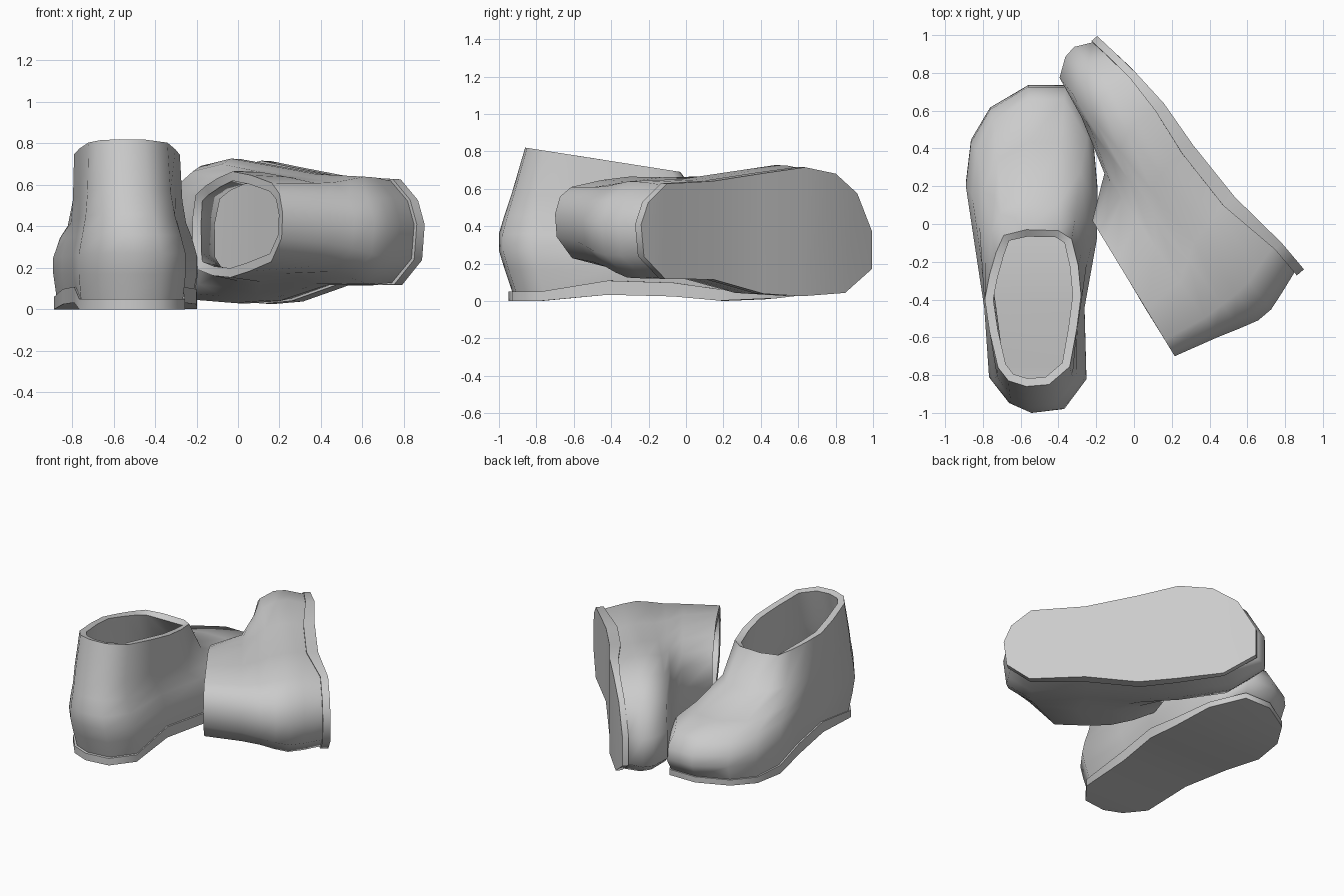
import bpy, bmesh
from mathutils import Matrix, Vector

if "Cube" in bpy.data.objects:
    bpy.data.objects.remove(bpy.data.objects["Cube"])

# Matching 16-point outlines seen from above, starting at the heel
FOOT = [(-.54, -.95), (-.37, -.93), (-.255, -.78), (-.265, -.42), (-.2, -.07), (-.197, .18),
        (-.225, .49), (-.36, .70), (-.56, .70), (-.76, .585), (-.86, .42), (-.887, .20),
        (-.845, -.07), (-.79, -.42), (-.765, -.77), (-.66, -.90)]
COLLAR = [(-.57, -.86), (-.45, -.85), (-.34, -.755), (-.302, -.55), (-.28, -.38), (-.295, -.22),
          (-.33, -.08), (-.40, -.035), (-.57, -.03), (-.69, -.06), (-.73, -.15), (-.765, -.27),
          (-.79, -.40), (-.765, -.57), (-.72, -.76), (-.665, -.83)]
N = len(FOOT)
# Side profile of the sole: y, underside z, top z
SOLE = [(-.95, 0, .05), (-.75, 0, .05), (-.3, .045, .13), (.2, 0, .06), (.45, .01, .05), (.70, .04, .08)]
# Upper rings: back y, back z, front y, front z, blend from foot to collar, width
RINGS = [(-.97, .17, .735, .17, 0, 1.01), (-1.0, .27, .725, .24, 0, 1.01),
         (-1.0, .36, .66, .335, .12, .96), (-.97, .46, .43, .38, .4, .94),
         (-.93, .58, .12, .48, .75, .97), (-.86, .82, -.03, .69, 1, 1)]


def sole_z(y, k):
    y = min(max(y, SOLE[0][0]), SOLE[-1][0])
    for a, b in zip(SOLE, SOLE[1:]):
        if y <= b[0]:
            return a[k] + (b[k] - a[k]) * (y - a[0]) / (b[0] - a[0])


def ring(yb, zb, yf, zf, blend, width):
    pts = [Vector(f).lerp(Vector(c), blend) for f, c in zip(FOOT, COLLAR)]
    lo, hi = min(p.y for p in pts), max(p.y for p in pts)
    out = []
    for p in pts:
        t = (p.y - lo) / (hi - lo)
        out.append((-.535 + (p.x + .535) * width, yb + (yf - yb) * t, zb + (zf - zb) * t))
    return out


def loft(bm, rings):
    loops = [[bm.verts.new(p) for p in r] for r in rings]
    for a, b in zip(loops, loops[1:]):
        for i in range(N):
            j = (i + 1) % N
            bm.faces.new((a[i], a[j], b[j], b[i]))
    return loops


def cap(bm, loop):
    # strips across the foot follow the bend of the sole
    bm.faces.new((loop[0], loop[1], loop[-1]))
    for i in range(1, N // 2 - 1):
        bm.faces.new((loop[i], loop[i + 1], loop[N - i - 1], loop[N - i]))
    h = N // 2
    bm.faces.new((loop[h - 1], loop[h], loop[h + 1]))


def finish(bm, name, matrix, thickness=0):
    # orient outwards before placing, so the lining goes inside
    bmesh.ops.recalc_face_normals(bm, faces=bm.faces)
    if min(bm.faces, key=lambda f: f.calc_center_median().z).normal.z > 0:
        bmesh.ops.reverse_faces(bm, faces=bm.faces)
    bm.transform(matrix)
    if matrix.determinant() < 0:
        bmesh.ops.reverse_faces(bm, faces=bm.faces)
    me = bpy.data.meshes.new(name)
    bm.to_mesh(me)
    bm.free()
    ob = bpy.data.objects.new(name, me)
    bpy.context.collection.objects.link(ob)
    bpy.ops.object.select_all(action='DESELECT')
    ob.select_set(True)
    bpy.context.view_layer.objects.active = ob
    if thickness:
        mod = ob.modifiers.new("lining", 'SOLIDIFY')
        mod.thickness = thickness
        mod.offset = -1
        bpy.ops.object.modifier_apply(modifier="lining")
    bpy.ops.object.shade_smooth_by_angle(angle=1.0)


def boot(side, matrix):
    inset = [(x, y) for x, y, _ in ring(-.93, 0, .69, 0, 0, .965)]
    base = [(x, y, sole_z(Y, 2)) for (x, y), (_, Y) in zip(inset, FOOT)]
    # sole slab with a narrow welt around the upper
    bm = bmesh.new()
    loops = loft(bm, [[(x, y, sole_z(y, k)) for x, y in FOOT] for k in (1, 2)] + [base])
    cap(bm, loops[0])
    finish(bm, side + "_boot_sole", matrix)
    # hollow upper with its footbed
    bm = bmesh.new()
    loops = loft(bm, [base] + [ring(*r) for r in RINGS])
    cap(bm, loops[0])
    finish(bm, side + "_boot_upper", matrix, .045)


# standing boot, and its mirrored partner lying on its inner side, rolled a little
boot("left", Matrix.Identity(4))
lying = Matrix(((0, -.645, -.764, .90),
                (0, .764, -.645, -.24),
                (-1, -.035, .035, -.132),
                (0, 0, 0, 1))) @ Matrix.Translation((0, .95, 0))
boot("right", lying)
